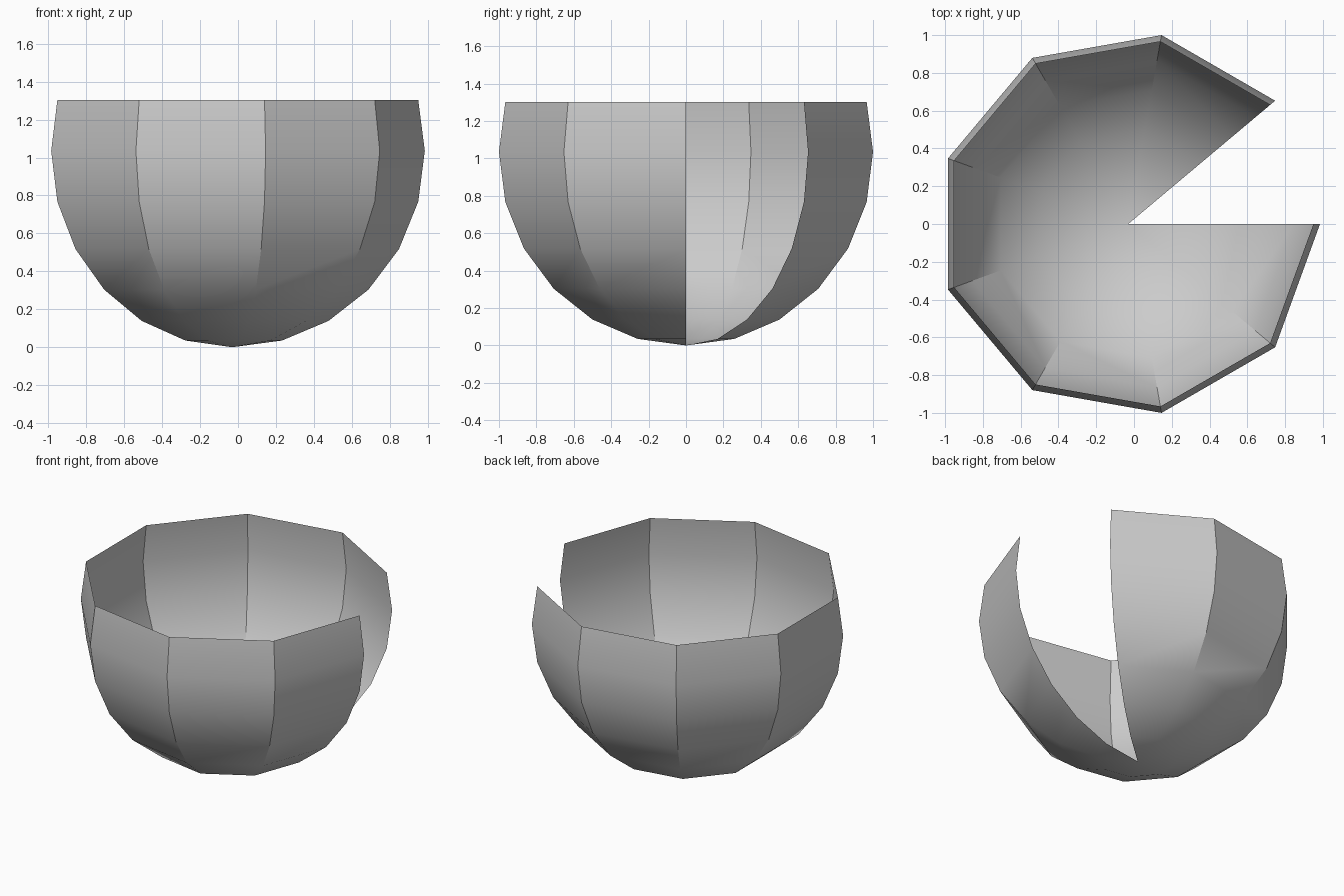
import bpy, bmesh
from math import sin, cos, radians
from mathutils import Matrix, Vector

cube = bpy.data.objects.get("Cube")
if cube:
    bpy.data.objects.remove(cube, do_unlink=True)

RADIUS, HEIGHT, AXIS_X = 1.0154, 1.035, -0.0306

# plain grey shell material
grey = bpy.data.materials.new("light grey")
grey.use_nodes = True
colour = (0.6, 0.6, 0.6, 1)
grey.diffuse_color = colour
grey.node_tree.nodes["Principled BSDF"].inputs["Base Color"].default_value = colour

# meridian from the bottom pole to just above the equator, in 15 degree steps
bm = bmesh.new()
points = [bm.verts.new((RADIUS * sin(radians(a)), 0, HEIGHT * (1 - cos(radians(a)))))
          for a in range(0, 106, 15)]
edges = [bm.edges.new(pair) for pair in zip(points, points[1:])]

# sweep eight of nine segments, leaving one gore open
bmesh.ops.rotate(bm, verts=points, matrix=Matrix.Rotation(radians(40), 3, 'Z'))
bmesh.ops.spin(bm, geom=points + edges, cent=(0, 0, 0), axis=(0, 0, 1),
               angle=radians(320), steps=8)
bmesh.ops.remove_doubles(bm, verts=bm.verts[:], dist=0.0001)

# outward normals
for face in bm.faces:
    centre = face.calc_center_median()
    if face.normal.dot(centre - Vector((0, 0, HEIGHT))) < 0:
        face.normal_flip()

mesh = bpy.data.meshes.new("open_bowl")
bm.to_mesh(mesh)
bm.free()
mesh.materials.append(grey)
bowl = bpy.data.objects.new("open_bowl", mesh)
bowl.location.x = AXIS_X
bpy.context.collection.objects.link(bowl)

# soft rings, crisp meridians
bpy.context.view_layer.objects.active = bowl
bowl.select_set(True)
bpy.ops.object.shade_smooth_by_angle(angle=radians(30))
